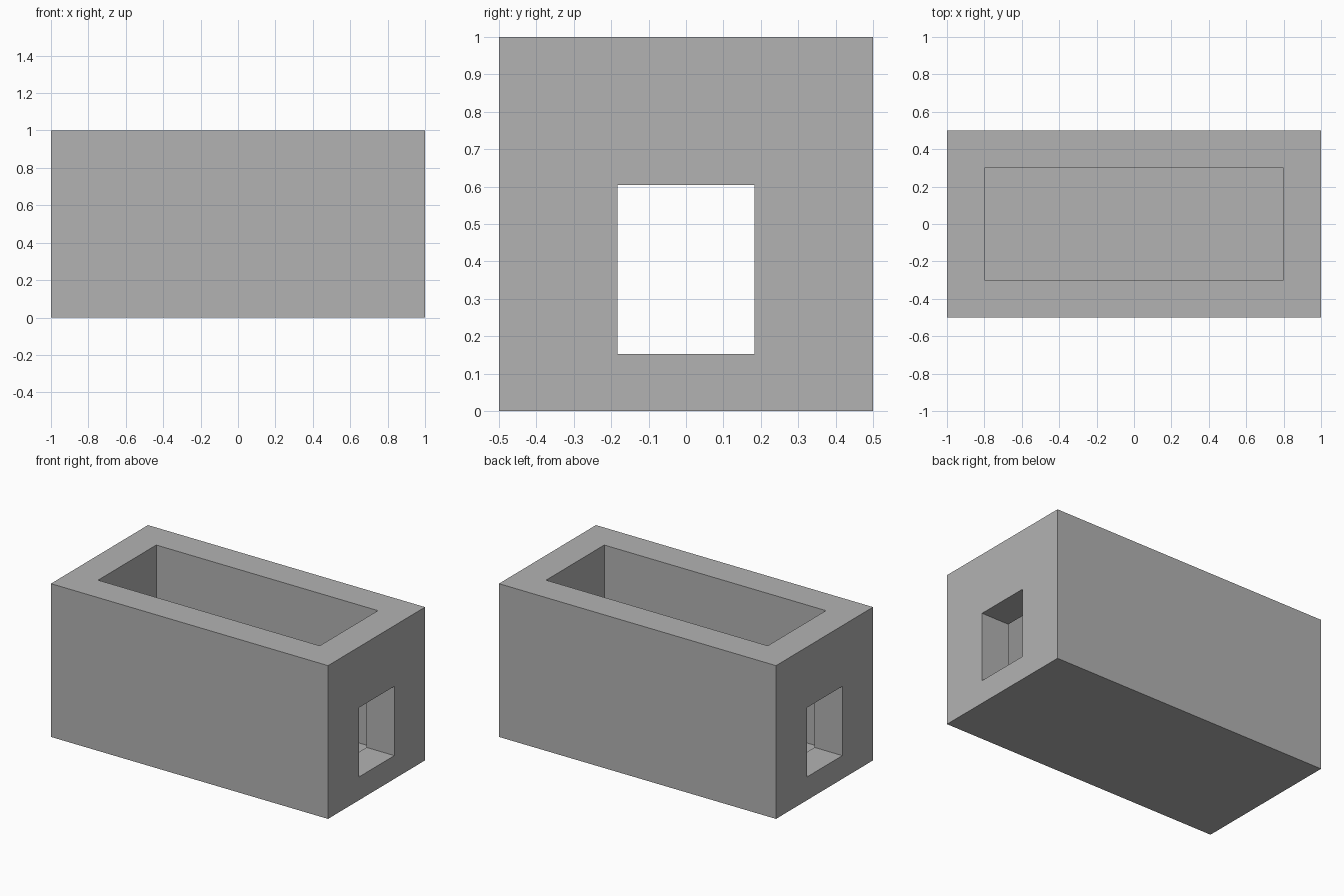
import bpy
import bmesh
from mathutils import Matrix, Vector

if "Cube" in bpy.data.objects:
    bpy.data.objects.remove(bpy.data.objects["Cube"], do_unlink=True)

grey = bpy.data.materials.new("plain grey")
grey.use_nodes = True
colour = (0.45, 0.45, 0.45, 1)
grey.diffuse_color = colour
grey.node_tree.nodes["Principled BSDF"].inputs["Base Color"].default_value = colour


def box(name, low, high):
    """Axis-aligned box between two corners."""
    low, high = Vector(low), Vector(high)
    bm = bmesh.new()
    bmesh.ops.create_cube(bm, size=1, matrix=Matrix.Translation((low + high) / 2)
                          @ Matrix.Diagonal((high - low).to_4d()))
    mesh = bpy.data.meshes.new(name)
    bm.to_mesh(mesh)
    bm.free()
    mesh.materials.append(grey)
    obj = bpy.data.objects.new(name, mesh)
    bpy.context.scene.collection.objects.link(obj)
    return obj


def cut(target, cutter):
    """Subtract a hidden cutter from the target."""
    cutter.hide_render = True
    cutter.hide_viewport = True
    cutter.display_type = 'WIRE'
    mod = target.modifiers.new(cutter.name, 'BOOLEAN')
    mod.operation = 'DIFFERENCE'
    mod.solver = 'EXACT'
    mod.object = cutter


# Thick-walled open box
trough = box("trough", (-1, -0.5, 0), (1, 0.5, 1))

# Hollow interior, leaving a floor
cut(trough, box("interior_cutter", (-0.8, -0.3, 0.1), (0.8, 0.3, 1.2)))

# Window openings through both end walls
cut(trough, box("window_cutter", (-1.2, -0.183, 0.152), (1.2, 0.183, 0.604)))
